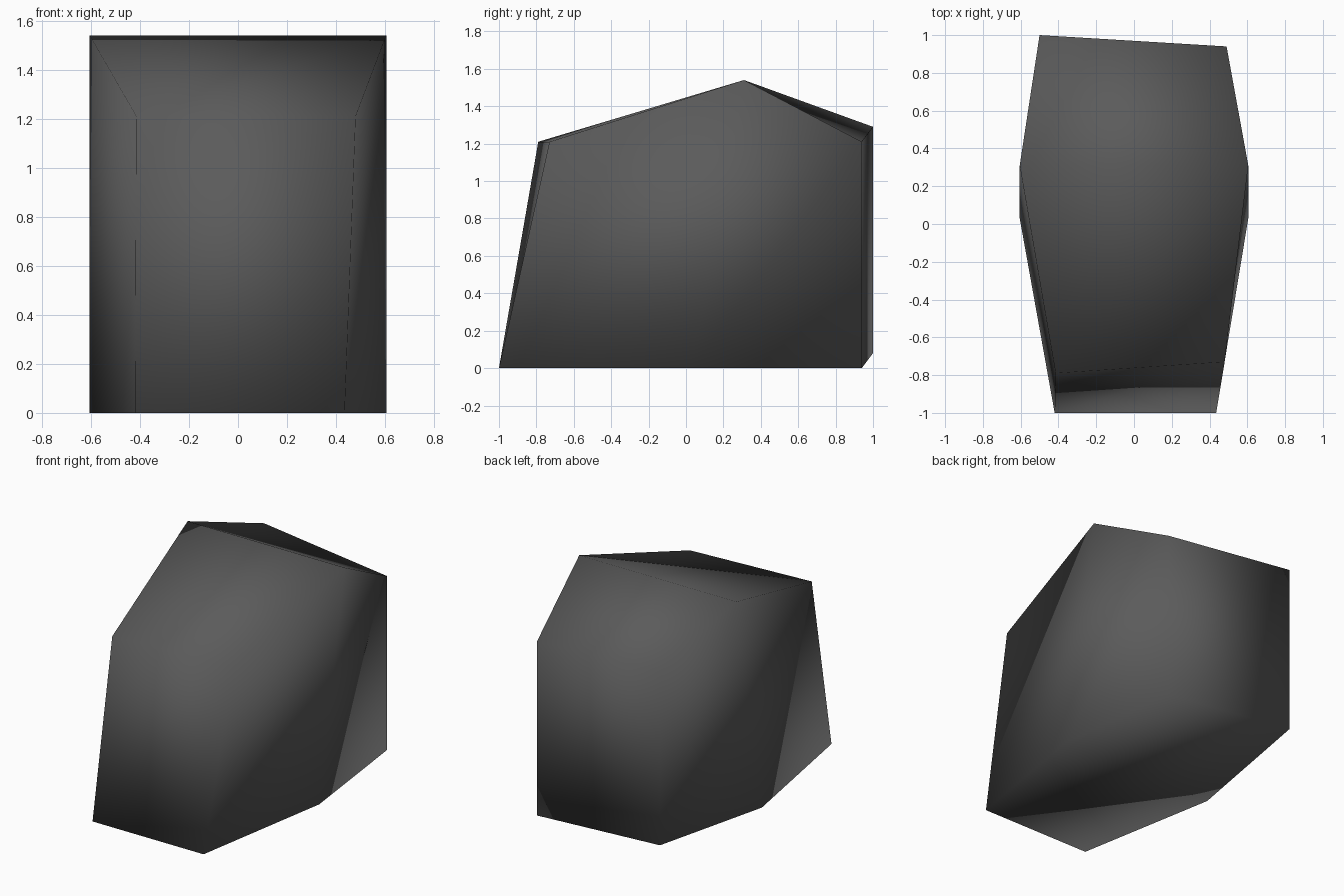
import bpy, bmesh

if "Cube" in bpy.data.objects:
    bpy.data.objects.remove(bpy.data.objects["Cube"])

# Dark stone colour
stone = bpy.data.materials.new("dark_stone_grey")
stone.diffuse_color = (0.105, 0.105, 0.105, 1)
stone.use_nodes = True
stone.node_tree.nodes["Principled BSDF"].inputs["Base Color"].default_value = stone.diffuse_color

# Lower and upper six-sided rings: front left, front right, right, back right, back left, left
lower = [(-0.42, -1, 0), (0.435, -1, 0), (0.605, 0.03, 0),
         (0.49, 0.94, 0), (-0.5, 1, 0.08), (-0.605, 0.03, 0)]
upper = [(-0.415, -0.79, 1.21), (0.48, -0.73, 1.21), (0.605, 0.31, 1.54),
         (0.49, 0.94, 1.21), (-0.5, 1, 1.29), (-0.605, 0.31, 1.54)]

bm = bmesh.new()
lo = [bm.verts.new(p) for p in lower]
up = [bm.verts.new(p) for p in upper]

# Side walls
for i in range(6):
    j = (i + 1) % 6
    bm.faces.new((lo[i], lo[j], up[j], up[i]))

# Ridged top and folded underside, each split across the widest line
for ring in (lo, up):
    bm.faces.new((ring[0], ring[1], ring[2], ring[5]))
    bm.faces.new((ring[5], ring[2], ring[3], ring[4]))

bmesh.ops.recalc_face_normals(bm, faces=bm.faces)
for f in bm.faces:
    f.smooth = True

mesh = bpy.data.meshes.new("rock")
bm.to_mesh(mesh)
bm.free()
mesh.materials.append(stone)
rock = bpy.data.objects.new("rock", mesh)
bpy.context.collection.objects.link(rock)
